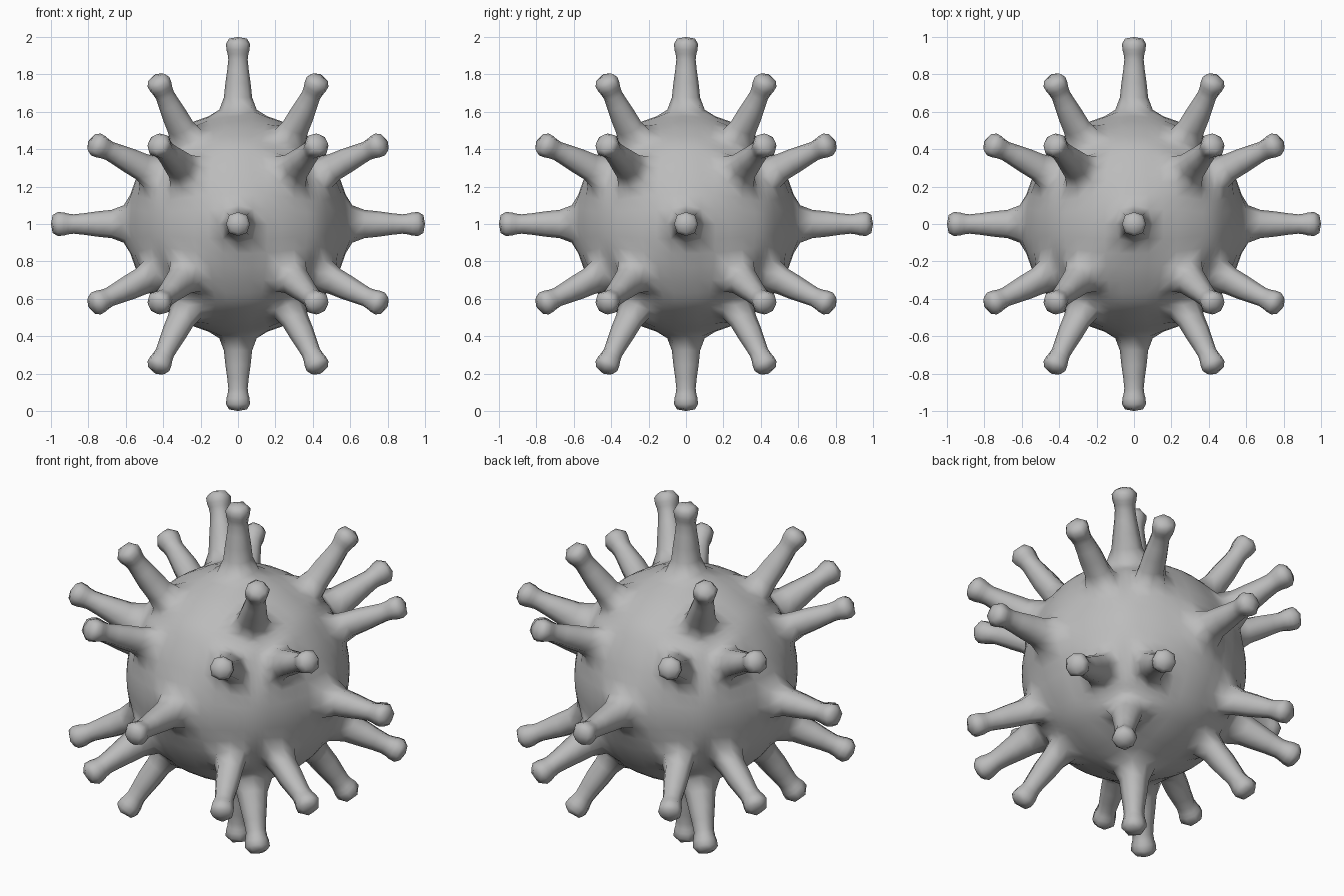
import bpy
import bmesh
from mathutils import Vector

if "Cube" in bpy.data.objects:
    bpy.data.objects.remove(bpy.data.objects["Cube"], do_unlink=True)

RADIUS = 0.607
LEVELS = [-1, -0.82, -0.42, -0.14, 0.14, 0.42, 0.82, 1]
# spike rings: fraction of length, half width
RINGS = [(0.4, 0.068), (0.73, 0.047), (0.82, 0.064), (1.0, 0.064)]

grey = bpy.data.materials.new("plain_grey")
grey.use_nodes = True
grey.diffuse_color = (0.5, 0.5, 0.5, 1)
bsdf = grey.node_tree.nodes["Principled BSDF"]
bsdf.inputs["Base Color"].default_value = grey.diffuse_color
bsdf.inputs["Roughness"].default_value = 0.6

# Body: gridded cube rounded to a ball
bm = bmesh.new()
bmesh.ops.create_cube(bm, size=2)
bmesh.ops.subdivide_edges(bm, edges=bm.edges[:], cuts=6, use_grid_fill=True)
for v in bm.verts:
    v.co = Vector([LEVELS[round((c + 1) * 3.5)] for c in v.co])

# Pick the faces that carry a spike, with the spike's tip
spikes = []
for face in bm.faces:
    c = face.calc_center_median()
    small, middle, _ = sorted(abs(a) for a in c)
    if middle < 0.1:
        spikes.append((face, c.normalized()))
    elif small > 0.5 and middle < 0.75:
        tip = [(0.79 if abs(a) > 0.9 else 0.44) * (1 if a > 0 else -1) for a in c]
        spikes.append((face, Vector(tip)))

for v in bm.verts:
    v.co = v.co.normalized() * RADIUS

# Spikes: extruded shaft, neck and knob
for face, tip in spikes:
    base = face.calc_center_median()
    axis = (tip - base).normalized()
    for t, half in RINGS:
        face = bmesh.ops.extrude_discrete_faces(bm, faces=[face])["faces"][0]
        centre = face.calc_center_median()
        for v in face.verts:
            out = v.co - centre
            out -= axis * out.dot(axis)
            v.co = base.lerp(tip, t) + out.normalized() * half * 2 ** 0.5

for face in bm.faces:
    face.smooth = True
bmesh.ops.recalc_face_normals(bm, faces=bm.faces[:])
mesh = bpy.data.meshes.new("spiked_ball")
bm.to_mesh(mesh)
bm.free()
mesh.materials.append(grey)

ball = bpy.data.objects.new("spiked_ball", mesh)
ball.location.z = 1
bpy.context.collection.objects.link(ball)
ball.modifiers.new("rounding", "SUBSURF").levels = 1
ball.modifiers["rounding"].render_levels = 1
ball.modifiers["rounding"].use_limit_surface = False
